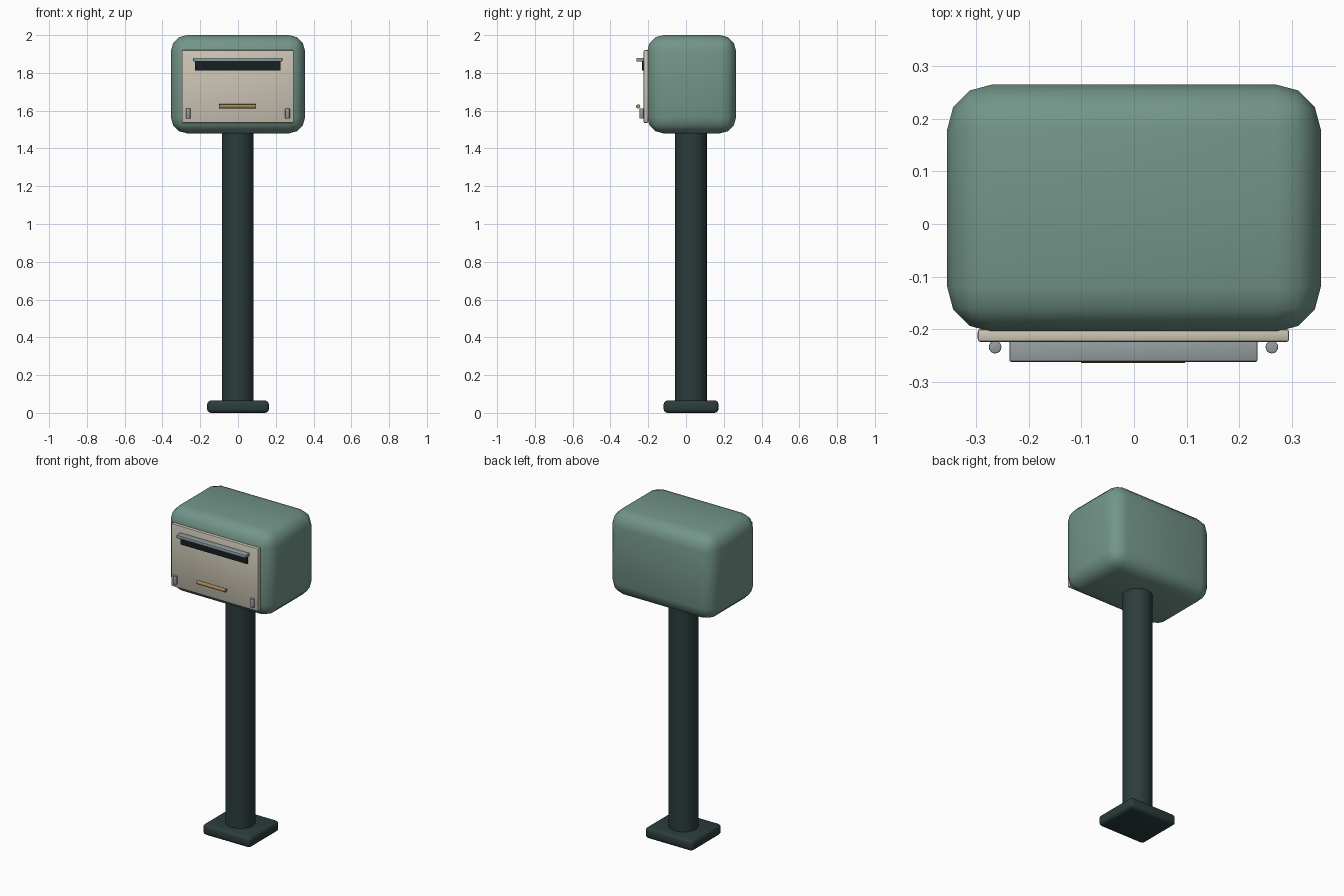
import bpy
from math import radians, pi

if "Cube" in bpy.data.objects:
    bpy.data.objects.remove(bpy.data.objects["Cube"])


def finish(ob, name, mat, bevel=0, segments=2):
    ob.name = name
    ob.data.materials.append(mat)
    if bevel:
        m = ob.modifiers.new("Bevel", 'BEVEL')
        m.width, m.segments = bevel, segments
        m.limit_method = 'ANGLE'
        bpy.ops.object.modifier_apply(modifier=m.name)
    bpy.ops.object.shade_smooth_by_angle(angle=radians(40))
    return ob


def box(name, x, y, z, mat, bevel=0, segments=2):
    bpy.ops.mesh.primitive_cube_add(
        size=1, location=[(a + b) / 2 for a, b in (x, y, z)])
    ob = bpy.context.object
    ob.scale = [b - a for a, b in (x, y, z)]
    bpy.ops.object.transform_apply(location=False, rotation=False, scale=True)
    return finish(ob, name, mat, bevel, segments)


def rod(name, loc, radius, length, mat, rot=(0, 0, 0), verts=16, bevel=0):
    bpy.ops.mesh.primitive_cylinder_add(
        vertices=verts, radius=radius, depth=length, location=loc, rotation=rot)
    return finish(bpy.context.object, name, mat, bevel)


def material(name, r, g, b):
    m = bpy.data.materials.new(name)
    m.diffuse_color = (r, g, b, 1)
    m.use_nodes = True
    m.node_tree.nodes["Principled BSDF"].inputs["Base Color"].default_value = m.diffuse_color
    return m


green = material("green_paint", 0.17, 0.30, 0.25)
dark = material("dark_green", 0.025, 0.045, 0.045)
cream = material("cream", 0.60, 0.56, 0.46)
black = material("slot_black", 0.008, 0.014, 0.015)
steel = material("steel", 0.30, 0.34, 0.35)
brass = material("brass", 0.36, 0.24, 0.09)

# Stand
box("base_plate", (-0.163, 0.163), (-0.118, 0.172), (0, 0.066), dark, 0.02, 3)
rod("post", (-0.002, 0.026, 0.755), 0.084, 1.49, dark, verts=32)

# Rounded body
box("body", (-0.355, 0.355), (-0.205, 0.265), (1.48, 2.0), green, 0.085, 3)

# Front door and mail slot
box("front_panel", (-0.297, 0.295), (-0.224, -0.2), (1.535, 1.92), cream, 0.005)
box("mail_slot", (-0.228, 0.224), (-0.232, -0.216), (1.812, 1.864), black)
box("slot_hood", (-0.237, 0.235), (-0.262, -0.218), (1.86, 1.88), steel, 0.004)

# Handle and hinges
rod("pull_handle", (-0.002, -0.253, 1.623), 0.011, 0.197, brass,
    (0, pi / 2, 0))
for side, x in (("left", -0.264), ("right", 0.262)):
    rod(f"{side}_hinge", (x, -0.234, 1.585), 0.012, 0.052, steel, bevel=0.002)
